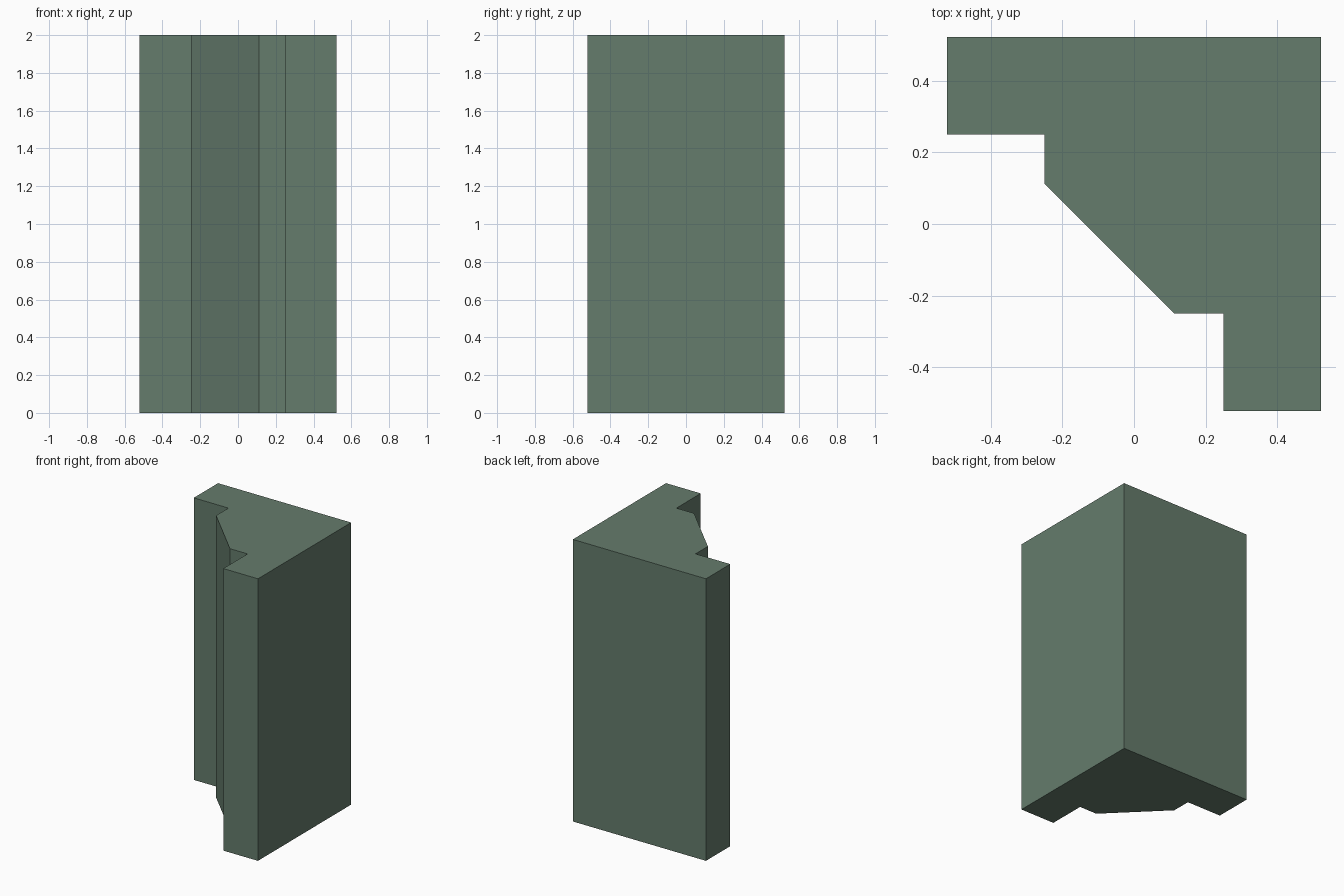
import bpy, bmesh

if "Cube" in bpy.data.objects:
    bpy.data.objects.remove(bpy.data.objects["Cube"])

HEIGHT, OUT, STEP, CUT = 2.0, 0.522, 0.25, 0.112

# Half of the corner profile, mirrored across the x = y diagonal
half = [(-OUT, OUT), (-OUT, STEP), (-STEP, STEP), (-STEP, CUT)]
profile = [(OUT, OUT)] + half + [(y, x) for x, y in reversed(half)]

# Corner pillar: extruded profile
bm = bmesh.new()
base = bm.faces.new([bm.verts.new((x, y, 0)) for x, y in profile])
top = bmesh.ops.extrude_face_region(bm, geom=[base], use_keep_orig=True)
bmesh.ops.translate(bm, vec=(0, 0, HEIGHT),
                    verts=[v for v in top["geom"] if isinstance(v, bmesh.types.BMVert)])
bmesh.ops.recalc_face_normals(bm, faces=bm.faces)
mesh = bpy.data.meshes.new("corner_pillar")
bm.to_mesh(mesh)
bm.free()
pillar = bpy.data.objects.new("corner_pillar", mesh)
bpy.context.collection.objects.link(pillar)

# Muted green finish
mat = bpy.data.materials.new("muted_green")
mat.diffuse_color = (0.13, 0.2, 0.15, 1)
mat.use_nodes = True
mat.node_tree.nodes["Principled BSDF"].inputs["Base Color"].default_value = mat.diffuse_color
mesh.materials.append(mat)
